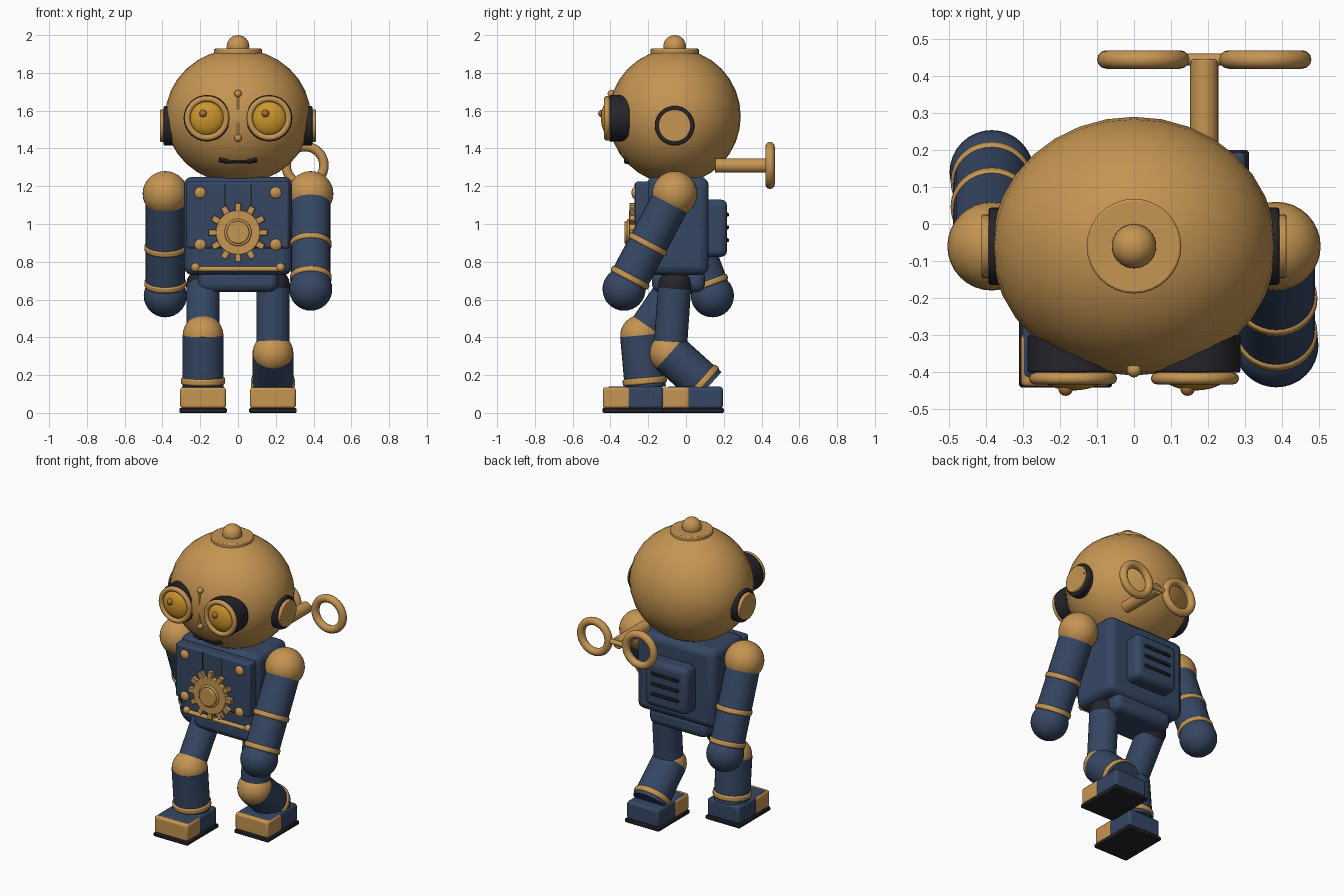
import bpy, math
from mathutils import Vector

if "Cube" in bpy.data.objects:
    bpy.data.objects.remove(bpy.data.objects["Cube"])


def material(name, rgb):
    m = bpy.data.materials.new(name)
    m.diffuse_color = (*rgb, 1)
    m.use_nodes = True
    m.node_tree.nodes["Principled BSDF"].inputs["Base Color"].default_value = m.diffuse_color
    return m


GOLD = material("brass", (0.56, 0.30, 0.085))
NAVY = material("navy", (0.036, 0.062, 0.125))
DARK = material("charcoal", (0.018, 0.018, 0.024))
AMBER = material("amber", (0.60, 0.30, 0.025))
BROWN = material("bronze", (0.36, 0.16, 0.04))


def finish(name, mat, angle=35):
    o = bpy.context.object
    o.name = name
    o.data.materials.append(mat)
    bpy.ops.object.shade_smooth_by_angle(angle=math.radians(angle))
    return o


def bevel(o, width, segments=3):
    m = o.modifiers.new("bevel", "BEVEL")
    m.width, m.segments, m.limit_method = width, segments, "ANGLE"


def ball(name, mat, loc, r, scale=(1, 1, 1), seg=32):
    bpy.ops.mesh.primitive_uv_sphere_add(segments=seg, ring_count=seg // 2, radius=r, location=loc)
    bpy.context.object.scale = scale
    return finish(name, mat)


def rod(name, mat, a, b, r, bev=0, seg=32):
    a, b = Vector(a), Vector(b)
    d = b - a
    bpy.ops.mesh.primitive_cylinder_add(vertices=seg, radius=r, depth=d.length, location=(a + b) / 2,
                                        rotation=d.to_track_quat("Z", "Y").to_euler())
    o = finish(name, mat)
    if bev:
        bevel(o, bev, 2)
    return o


def box(name, mat, lo, hi, bev=0, seg=3):
    lo, hi = Vector(lo), Vector(hi)
    bpy.ops.mesh.primitive_cube_add(size=1, location=(lo + hi) / 2)
    bpy.context.object.scale = hi - lo
    bpy.ops.object.transform_apply(location=False, rotation=False, scale=True)
    o = finish(name, mat)
    if bev:
        bevel(o, bev, seg)
    return o


def ring(name, mat, loc, major, minor):
    bpy.ops.mesh.primitive_torus_add(major_radius=major, minor_radius=minor, major_segments=40,
                                     minor_segments=12, location=loc, rotation=(math.pi / 2, 0, 0))
    return finish(name, mat, 60)


def band(name, a, b, t, r, width):
    a, b = Vector(a), Vector(b)
    c, d = a.lerp(b, t), (b - a).normalized() * width / 2
    rod(name, GOLD, c - d, c + d, r, 0.008)


# Head and top knob
HC, HR = Vector((0, -0.06, 1.57)), Vector((0.385, 0.35, 0.357))
ball("head", GOLD, HC, 1, HR)
rod("cap_plate", GOLD, (0, -0.06, 1.895), (0, -0.06, 1.928), 0.128, 0.006)
ball("cap_knob", GOLD, (0, -0.06, 1.94), 0.06)


def on_head(x, z):
    k = 1 - (x / HR.x) ** 2 - ((z - HC.z) / HR.z) ** 2
    return Vector((x, HC.y - HR.y * math.sqrt(k), z))


# Ears and eyes
for s, side in ((-1, "left"), (1, "right")):
    rod(side + "_ear_base", DARK, (s * 0.33, -0.06, 1.52), (s * 0.394, -0.06, 1.52), 0.105, 0.008)
    rod(side + "_ear_cap", GOLD, (s * 0.36, -0.06, 1.52), (s * 0.413, -0.06, 1.52), 0.086, 0.006)
    x = s * 0.165
    rod(side + "_eye_base", DARK, (x, -0.30, 1.56), (x, -0.402, 1.56), 0.123, 0.005)
    ring(side + "_eye_rim", GOLD, (x, -0.418, 1.56), 0.103, 0.016)
    ball(side + "_eye_lens", AMBER, (x, -0.40, 1.56), 0.095, (1, 0.53, 1))
    ball(side + "_pupil", BROWN, (x - 0.02, -0.445, 1.585), 0.02, seg=16)

# Nose rod with end balls
rod("nose_rod", GOLD, (0, -0.402, 1.455), (0, -0.402, 1.69), 0.006, seg=12)
for z in (1.455, 1.69):
    ball("nose_ball", GOLD, (0, -0.395, z), 0.02, seg=16)

# Mouth with raised corners
mouth = [on_head(x, z) for x, z in ((-0.1, 1.342), (-0.05, 1.33), (0.05, 1.33), (0.1, 1.342))]
for i in range(3):
    rod("mouth_bar", DARK, mouth[i], mouth[i + 1], 0.009 if i == 1 else 0.014, seg=8)

# Torso, pelvis and chest plate
box("torso", NAVY, (-0.287, -0.21, 0.73), (0.287, 0.12, 1.25), 0.045)
box("pelvis", NAVY, (-0.212, -0.18, 0.64), (0.212, 0.10, 0.76), 0.04)
box("chest_plate", NAVY, (-0.272, -0.27, 0.87), (0.272, -0.19, 1.225), 0.015)
for s in (-1, 1):
    box("chest_seam", DARK, (s * 0.07 - 0.003, -0.273, 0.88), (s * 0.07 + 0.003, -0.268, 1.215))
    for z in (0.89, 1.165):
        ball("rivet", GOLD, (s * 0.2, -0.27, z), 0.031, (1, 0.6, 1), 20)
    ball("trim_end", GOLD, (s * 0.225, -0.212, 0.77), 0.024, seg=16)
rod("waist_trim", GOLD, (-0.225, -0.212, 0.762), (0.225, -0.212, 0.762), 0.014, seg=12)

# Chest gear
GZ = 0.955
rod("gear_disc", GOLD, (0, -0.26, GZ), (0, -0.302, GZ), 0.118, 0.004, 48)
rod("gear_hub", GOLD, (0, -0.29, GZ), (0, -0.326, GZ), 0.06, 0.006)
ring("gear_hub_rim", GOLD, (0, -0.304, GZ), 0.064, 0.008)
for i in range(12):
    a = i * math.tau / 12
    t = box("gear_tooth", GOLD, (-0.017, -0.015, -0.03), (0.017, 0.015, 0.03), 0.003, 1)
    t.location = (0.127 * math.sin(a), -0.284, GZ + 0.127 * math.cos(a))
    t.rotation_euler = (0, a, 0)

# Backpack with vents
box("backpack", NAVY, (-0.155, 0.09, 0.825), (0.155, 0.218, 1.13), 0.035)
for z in (0.915, 0.982, 1.05):
    box("vent", DARK, (-0.1, 0.20, z - 0.011), (0.1, 0.227, z + 0.011), 0.005, 1)

# Winding key
KX, KY, KZ = 0.19, 0.445, 1.31
rod("key_shaft", GOLD, (KX, 0.153, KZ), (KX, KY, KZ), 0.038, 0.004)
rod("key_bar", GOLD, (KX - 0.05, KY, KZ), (KX + 0.05, KY, KZ), 0.016, seg=16)
for s in (-1, 1):
    ring("key_loop", GOLD, (KX + s * 0.165, KY, KZ), 0.1, 0.025)

# Arms: left swings back, right swings forward
for s, side, hy, hz in ((-1, "left", 0.14, 0.62), (1, "right", -0.328, 0.655)):
    a, b = (s * 0.385, -0.06, 1.16), (s * 0.385, hy, hz)
    ball(side + "_shoulder", GOLD, a, 0.12)
    rod(side + "_arm", NAVY, a, b, 0.104)
    ball(side + "_hand", NAVY, b, 0.114)
    for t in (0.53, 0.88):
        band(side + "_arm_band", a, b, t, 0.111, 0.032)

# Legs and feet: left steps forward
for s, side, ky, kz, ay, az, toe in ((-1, "left", -0.24, 0.41, -0.215, 0.13, -0.44),
                                     (1, "right", -0.085, 0.315, 0.115, 0.135, -0.125)):
    x = s * 0.185
    hip, knee, ankle = (x, -0.06, 0.675), (x, ky, kz), (x, ay, az)
    ball(side + "_hip", DARK, hip, 0.09)
    rod(side + "_thigh", NAVY, hip, knee, 0.088)
    ball(side + "_knee", GOLD, knee, 0.108)
    rod(side + "_shin", NAVY, knee, ankle, 0.109)
    band(side + "_ankle_band", knee, ankle, 0.86, 0.117, 0.035)
    box(side + "_sole", DARK, (x - 0.126, toe - 0.003, 0), (x + 0.126, toe + 0.325, 0.026), 0.006, 1)
    box(side + "_foot", NAVY, (x - 0.118, toe + 0.02, 0.02), (x + 0.118, toe + 0.32, 0.14), 0.018)
    box(side + "_toe_cap", GOLD, (x - 0.121, toe, 0.024), (x + 0.121, toe + 0.145, 0.135), 0.014)
